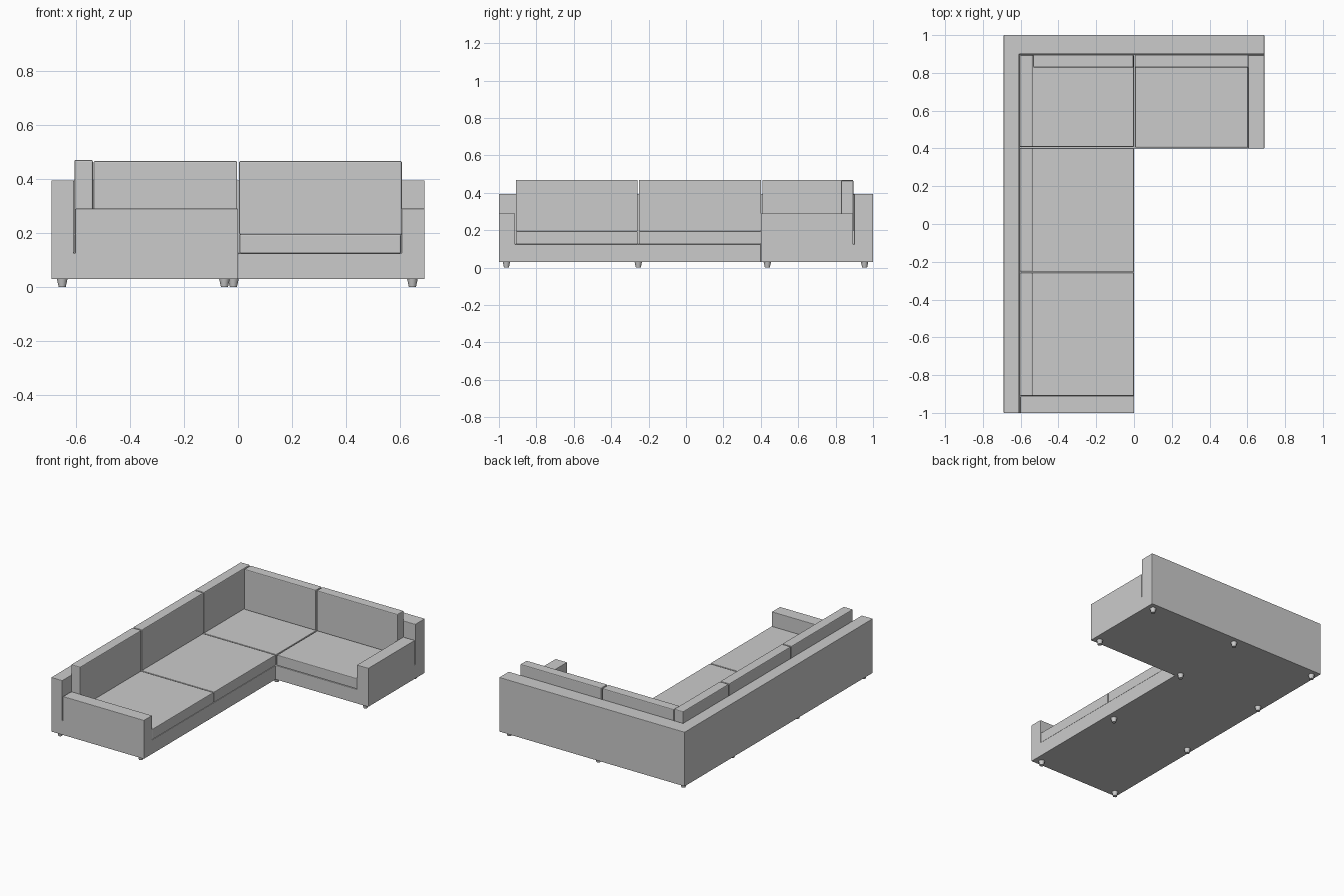
import bpy, bmesh
from mathutils import Vector

if "Cube" in bpy.data.objects:
    bpy.data.objects.remove(bpy.data.objects["Cube"])


def add_object(name, bm, bevel=0.0, segments=2):
    mesh = bpy.data.meshes.new(name)
    bm.to_mesh(mesh)
    bm.free()
    ob = bpy.data.objects.new(name, mesh)
    bpy.context.collection.objects.link(ob)
    if bevel:
        mod = ob.modifiers.new("soft_edges", 'BEVEL')
        mod.width = bevel
        mod.segments = segments
        mod.limit_method = 'ANGLE'
    return ob


def box(name, x, y, z, bevel):
    bm = bmesh.new()
    bmesh.ops.create_cube(bm, size=1)
    lo, hi = Vector((x[0], y[0], z[0])), Vector((x[1], y[1], z[1]))
    for v in bm.verts:
        v.co = [(lo[i] + hi[i]) / 2 + v.co[i] * (hi[i] - lo[i]) for i in range(3)]
    return add_object(name, bm, bevel)


# Frame: one L-shaped body with base, back walls and arms, built from block columns
BASE, ARM, BACK = 0.125, 0.29, 0.395
XS = [-0.69, -0.608, -0.602, 0.0, 0.605, 0.69]
YS = [-1.0, -0.913, 0.4, 0.893, 0.899, 1.0]
ZS = [0.03, BASE, ARM, BACK]


def column_height(x, y):
    if x > 0 and y < 0.4:
        return 0
    if x < -0.608 or y > 0.899:
        return BACK
    if x < -0.602 or y > 0.893:      # narrow slit between back and arms
        return BASE
    if y < -0.913 or x > 0.605:
        return ARM
    return BASE


def solid(i, j, k):
    if not (0 <= i < len(XS) - 1 and 0 <= j < len(YS) - 1 and 0 <= k < len(ZS) - 1):
        return False
    h = column_height((XS[i] + XS[i + 1]) / 2, (YS[j] + YS[j + 1]) / 2)
    return (ZS[k] + ZS[k + 1]) / 2 < h


bm = bmesh.new()
for i in range(len(XS) - 1):
    for j in range(len(YS) - 1):
        for k in range(len(ZS) - 1):
            if not solid(i, j, k):
                continue
            for axis in range(3):
                for side in (0, 1):
                    n = [i, j, k]
                    n[axis] += 1 if side else -1
                    if solid(*n):
                        continue
                    a, b = (axis + 1) % 3, (axis + 2) % 3
                    quad = []
                    for da, db in ((0, 0), (1, 0), (1, 1), (0, 1)):
                        c = [i, j, k]
                        c[axis] += side
                        c[a] += da
                        c[b] += db
                        quad.append(bm.verts.new((XS[c[0]], YS[c[1]], ZS[c[2]])))
                    bm.faces.new(quad if side else quad[::-1])
bmesh.ops.remove_doubles(bm, verts=bm.verts, dist=1e-4)
bmesh.ops.dissolve_limit(bm, angle_limit=0.02, verts=bm.verts, edges=bm.edges)
add_object("sofa_frame", bm, 0.0025)

# Seat and back cushions along the long side
for n, (y0, y1) in enumerate([(-0.91, -0.258), (-0.252, 0.402), (0.408, 0.894)]):
    box(f"seat_cushion_{n + 1}", (-0.604, -0.001), (y0, y1), (BASE, 0.195), 0.004)
    box(f"back_cushion_{n + 1}", (-0.605, -0.537), (y0, y1), (0.194, 0.47), 0.005)

# Seat and back cushions of the short side
box("short_seat_cushion", (0.006, 0.602), (0.405, 0.894), (BASE, 0.195), 0.004)
for n, (x0, x1) in enumerate([(-0.534, -0.003), (0.004, 0.606)]):
    box(f"short_back_cushion_{n + 1}", (x0, x1), (0.829, 0.895), (0.194, 0.466), 0.005)

# Tapered feet
FEET = [(x, y) for y in (-0.96, -0.255) for x in (-0.65, -0.05)]
FEET += [(x, y) for y in (0.435, 0.955) for x in (-0.65, -0.017, 0.645)]
for n, (x, y) in enumerate(FEET):
    bpy.ops.mesh.primitive_cone_add(vertices=16, radius1=0.013, radius2=0.02,
                                    depth=0.032, location=(x, y, 0.016))
    bpy.context.object.name = f"foot_{n + 1}"
    bpy.ops.object.shade_smooth_by_angle()
